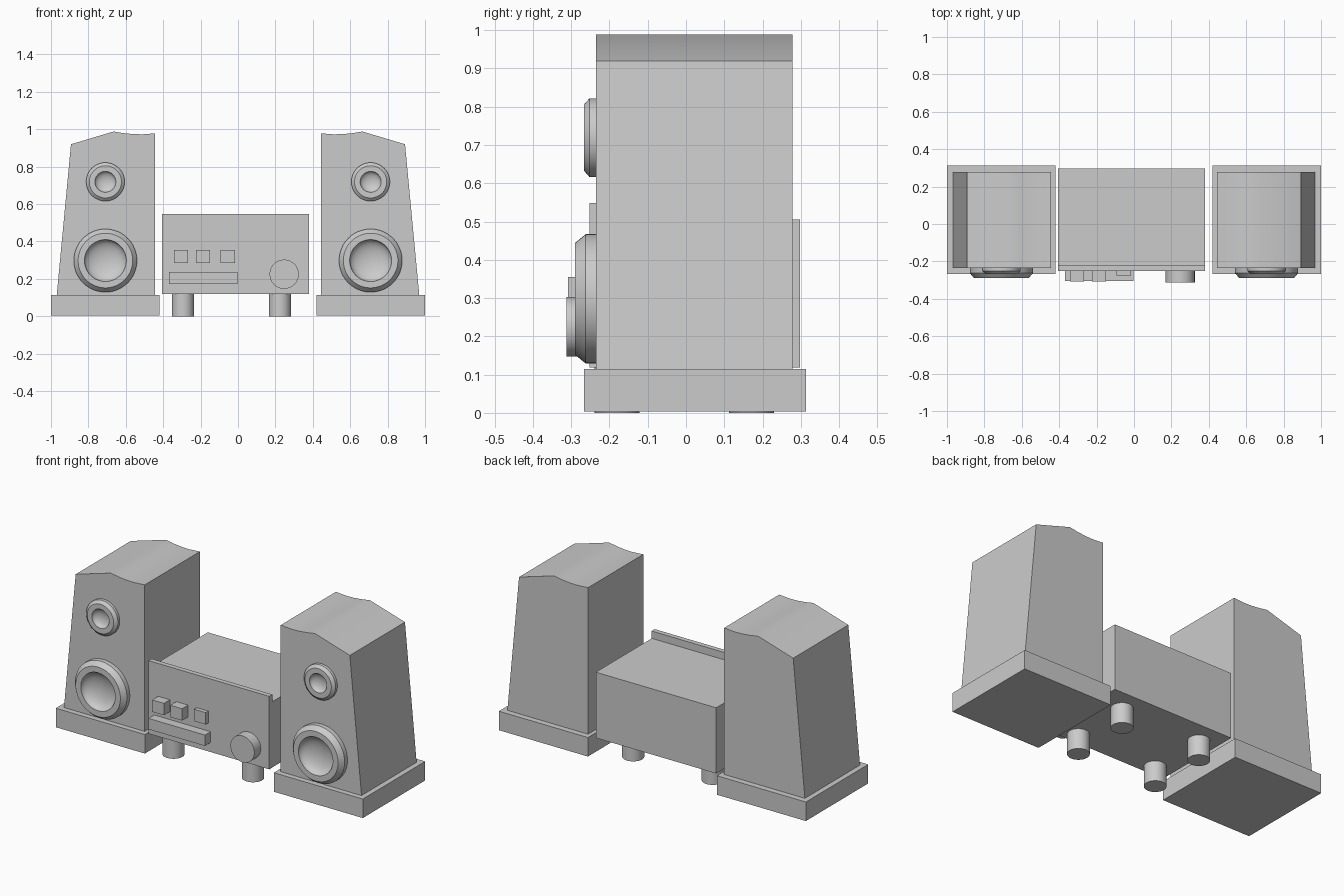
import bpy, bmesh, math
from mathutils import Vector, Matrix

if "Cube" in bpy.data.objects:
    bpy.data.objects.remove(bpy.data.objects["Cube"])


def finish(name, bm, mirror=False, smooth=False):
    bmesh.ops.recalc_face_normals(bm, faces=bm.faces[:])
    me = bpy.data.meshes.new(name)
    bm.to_mesh(me)
    bm.free()
    ob = bpy.data.objects.new(name, me)
    bpy.context.collection.objects.link(ob)
    if smooth:
        bpy.ops.object.select_all(action='DESELECT')
        bpy.context.view_layer.objects.active = ob
        ob.select_set(True)
        bpy.ops.object.shade_smooth_by_angle(angle=math.radians(30))
    if mirror:
        m = ob.modifiers.new("mirror", 'MIRROR')
        m.use_mirror_merge = False
    return ob


def box(name, x0, x1, y0, y1, z0, z1, mirror=False):
    bm = bmesh.new()
    bmesh.ops.create_cube(bm, size=1)
    for v in bm.verts:
        v.co = Vector(((x0 + x1) / 2 + v.co.x * (x1 - x0),
                       (y0 + y1) / 2 + v.co.y * (y1 - y0),
                       (z0 + z1) / 2 + v.co.z * (z1 - z0)))
    return finish(name, bm, mirror)


def prism(name, pts, y0, y1, mirror=False):
    bm = bmesh.new()
    f = bm.faces.new([bm.verts.new((x, y0, z)) for x, z in pts])
    r = bmesh.ops.extrude_face_region(bm, geom=[f])
    for v in r['geom']:
        if isinstance(v, bmesh.types.BMVert):
            v.co.y = y1
    if f.is_valid is False or len(bm.faces) == len(pts) + 1:
        bm.faces.new([v for v in bm.verts if abs(v.co.y - y0) < 1e-6])
    return finish(name, bm, mirror, True)


def lathe(name, profile, cx, cz, mirror=False, n=48):
    # profile of (radius, y) turned about the y axis
    bm = bmesh.new()
    vs = [bm.verts.new((cx + r, y, cz)) for r, y in profile]
    es = [bm.edges.new(p) for p in zip(vs, vs[1:])]
    bmesh.ops.spin(bm, geom=vs + es, cent=(cx, 0, cz), axis=(0, 1, 0),
                   angle=math.tau, steps=n)
    bmesh.ops.remove_doubles(bm, verts=bm.verts[:], dist=1e-5)
    return finish(name, bm, mirror, True)


def dish(r, y_rim, y_floor, n=8):
    # rounded hollow cone from the rim in to the centre
    return [(r * math.cos(a), y_rim + (y_floor - y_rim) * math.sin(a))
            for a in (math.pi / 2 * i / n for i in range(n))] + [(0, y_floor)]


# speaker plinths and cabinets
box("speaker_base", 0.42, 1.0, -0.267, 0.313, 0.003, 0.115, True)
top = [(0.893, 0.92), (0.665, 0.988), (0.61, 0.979), (0.56, 0.974),
       (0.51, 0.973), (0.443, 0.978)]
prism("speaker_cabinet", [(0.443, 0.115), (0.969, 0.115)] + top, -0.235, 0.278, True)

# woofer and tweeter rings with hollow cones
lathe("woofer", [(0.169, -0.234), (0.169, -0.262), (0.146, -0.29)]
      + dish(0.112, -0.29, -0.238), 0.709, 0.298, True)
lathe("tweeter", [(0.103, -0.234), (0.103, -0.252), (0.086, -0.267)]
      + dish(0.056, -0.267, -0.237), 0.709, 0.719, True)

# amplifier body and front panel
box("amplifier_body", -0.405, 0.379, -0.223, 0.298, 0.118, 0.505)
box("amplifier_front_panel", -0.407, 0.38, -0.252, -0.223, 0.118, 0.548)

# front controls
for i, (x, y) in enumerate([(-0.305, -0.308), (-0.187, -0.308), (-0.055, -0.276)]):
    box(f"button_{i + 1}", x - 0.038, x + 0.038, y, -0.25, 0.285, 0.355)
box("slot_bar", -0.37, -0.002, -0.305, -0.25, 0.174, 0.238)
lathe("volume_knob", [(0.078, -0.25), (0.078, -0.312), (0, -0.312)], 0.247, 0.225)

# amplifier feet
for sx, x in (("left", -0.294), ("right", 0.224)):
    for sy, y in (("front", -0.18), ("back", 0.171)):
        bm = bmesh.new()
        bmesh.ops.create_cone(bm, cap_ends=True, segments=32, radius1=0.059, radius2=0.059,
                              depth=0.12, matrix=Matrix.Translation((x, y, 0.06)))
        finish(f"foot_{sy}_{sx}", bm, False, True)
